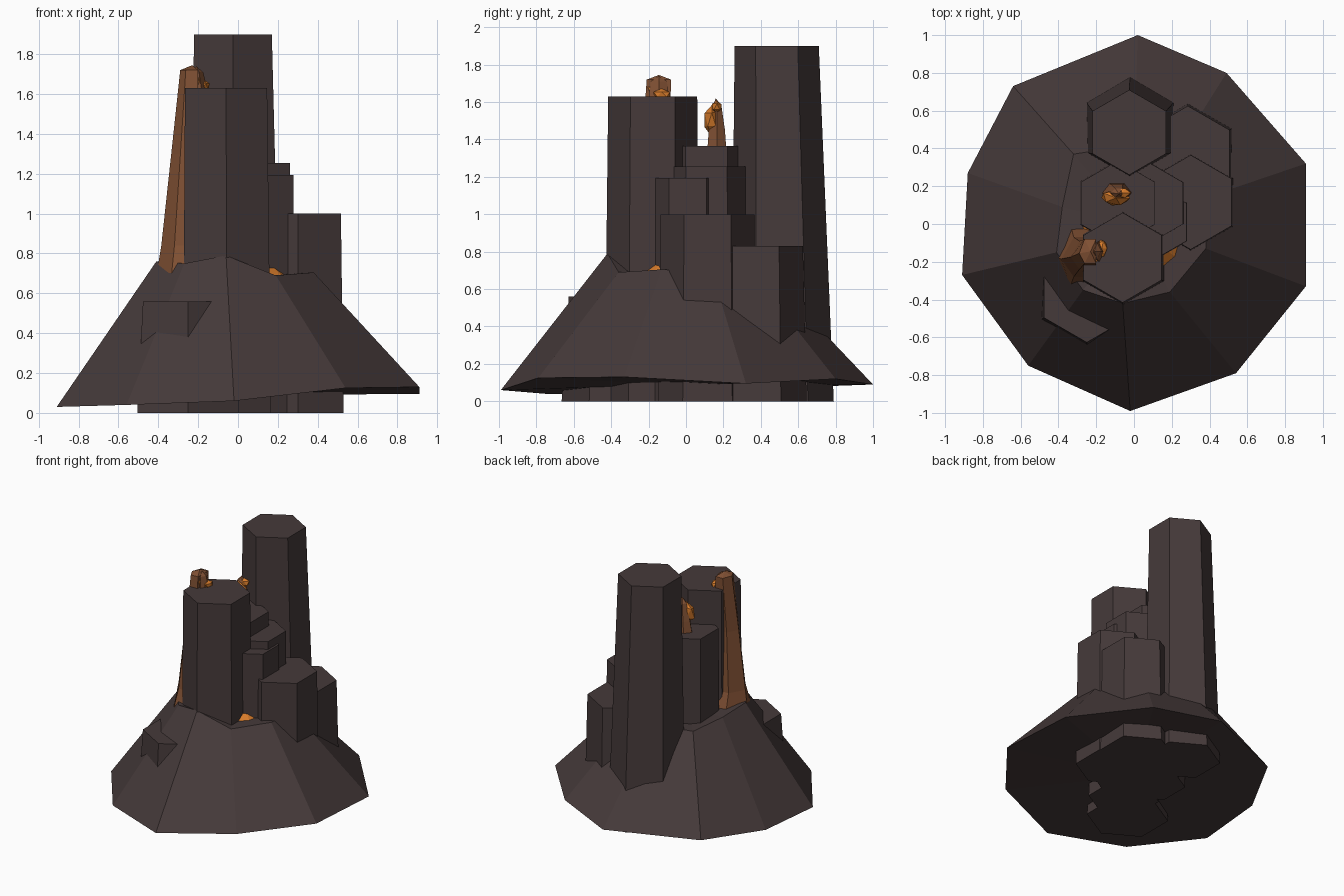
import bpy, bmesh, math, random
from mathutils import Vector

if "Cube" in bpy.data.objects:
    bpy.data.objects.remove(bpy.data.objects["Cube"])

random.seed(4)


def material(name, rgb):
    m = bpy.data.materials.new(name)
    m.diffuse_color = (*rgb, 1)
    m.use_nodes = True
    m.node_tree.nodes["Principled BSDF"].inputs["Base Color"].default_value = m.diffuse_color
    return m


ROCK = material("dark_rock", (0.060, 0.042, 0.042))
RUST = material("cooling_lava", (0.22, 0.082, 0.034))
LAVA = material("bright_lava", (0.68, 0.20, 0.024))


def finish(name, bm, mat):
    bmesh.ops.recalc_face_normals(bm, faces=bm.faces[:])
    me = bpy.data.meshes.new(name)
    bm.to_mesh(me)
    bm.free()
    me.materials.append(mat)
    ob = bpy.data.objects.new(name, me)
    bpy.context.collection.objects.link(ob)
    return ob


def loft(name, rings, mat, bottom=None, top=None):
    """Join equal-sized rings; cap with a fan to a centre point, or one flat face."""
    bm = bmesh.new()
    loops = [[bm.verts.new(p) for p in r] for r in rings]
    n = len(loops[0])
    for a, b in zip(loops, loops[1:]):
        for i in range(n):
            j = (i + 1) % n
            bm.faces.new((a[i], a[j], b[j], b[i]))
    for loop, centre in ((loops[0], bottom), (loops[-1], top)):
        if centre is None:
            bm.faces.new(loop)
        else:
            c = bm.verts.new(centre)
            for i in range(n):
                bm.faces.new((loop[i], loop[(i + 1) % n], c))
    return finish(name, bm, mat)


def ring(x, y, z, rx, ry, n, start=0.0):
    return [(x + rx * math.cos(start + math.tau * i / n),
             y + ry * math.sin(start + math.tau * i / n), z) for i in range(n)]


# Mound: irregular ten-sided skirt rising to a crater rim
skirt = [(0.02, 1.0, .09), (-.64, .73, .08), (-.88, .27, .05), (-.91, -.27, .03),
         (-.56, -.75, .04), (-.02, -.99, .06), (.54, -.79, .125), (.91, -.33, .13),
         (.91, .32, .095), (.49, .80, .12)]
rim = [(0.0, .42, .70), (-.32, .37, .71), (-.38, .09, .73), (-.41, -.15, .76),
       (-.27, -.35, .75), (-.06, -.42, .79), (.19, -.36, .69), (.38, -.13, .705),
       (.38, .14, .69), (.20, .34, .70)]
loft("mound", [skirt, rim], ROCK, bottom=(0, 0, .09), top=(0, 0, .68))

# Hexagonal columns: base centre, top centre, base radius, top radius, height
columns = {
    "tall_column": (-.02, .515, -.025, .485, .275, .225, 1.90),
    "front_column": (-.055, -.18, -.06, -.178, .255, .238, 1.63),
    "middle_column": (-.085, .11, -.085, .11, .235, .225, 1.365),
    "inner_column": (.07, .11, .07, .11, .23, .22, 1.255),
    "inner_short_column": (.105, .01, .105, .01, .21, .20, 1.195),
    "right_column": (.30, .115, .30, .115, .265, .25, 1.0),
    "back_right_column": (.285, .37, .285, .37, .275, .255, .83),
    "front_left_column": (-.25, -.37, -.25, -.365, .295, .262, .56),
}
for name, (x0, y0, x1, y1, r0, r1, h) in columns.items():
    loft(name, [ring(x0, y0, 0, r0, r0, 6, math.pi / 6),
                ring(x1, y1, h, r1, r1, 6, math.pi / 6)], ROCK)

# Lava pool in the crater
loft("lava_pool", [ring(-.02, 0, .67, .32, .32, 10), ring(-.02, 0, .74, .235, .235, 10)],
     LAVA)

# Lava flow down the left face of the front column: z, outer x, near y, far y
flow = []
for z, x, ya, yb in ((.66, -.415, -.33, 0.0), (.84, -.385, -.28, -.07),
                     (1.30, -.335, -.24, -.09), (1.72, -.29, -.21, -.08)):
    yc = (ya + yb) / 2 - .01
    xm = x * .6 - .22 * .4
    flow.append([(-.20, ya, z), (xm, ya, z), (x, yc, z), (xm, yb, z), (-.20, yb, z)])
loft("lava_flow", flow, RUST, top=(-.23, -.145, 1.745))

# Bent lip of the flow resting on the column top
loft("flow_lip", [ring(-.195, -.145, 1.61, .045, .06, 5), ring(-.205, -.145, 1.71, .03, .045, 5)],
     RUST, top=(-.21, -.145, 1.74))

# Upright spout on the middle column
loft("spout", [ring(-.09, .165, 1.35, .08, .058, 6), ring(-.09, .165, 1.45, .06, .05, 6),
               ring(-.08, .165, 1.58, .04, .028, 6)], RUST, top=(-.08, .16, 1.62))


# Glowing faceted blobs
def blob(name, centre, size):
    bm = bmesh.new()
    bmesh.ops.create_icosphere(bm, subdivisions=1, radius=1)
    for v in bm.verts:
        k = random.uniform(.85, 1.1)
        v.co = Vector(c + s * k * a for c, s, a in zip(centre, size, v.co))
    finish(name, bm, LAVA)


blob("column_blob", (-.215, -.15, 1.655), (.05, .06, .05))
blob("column_drip", (-.17, -.13, 1.64), (.03, .05, .03))
blob("spout_blob", (-.095, .138, 1.505), (.085, .046, .085))
blob("spout_tip", (-.06, .165, 1.575), (.045, .03, .035))
